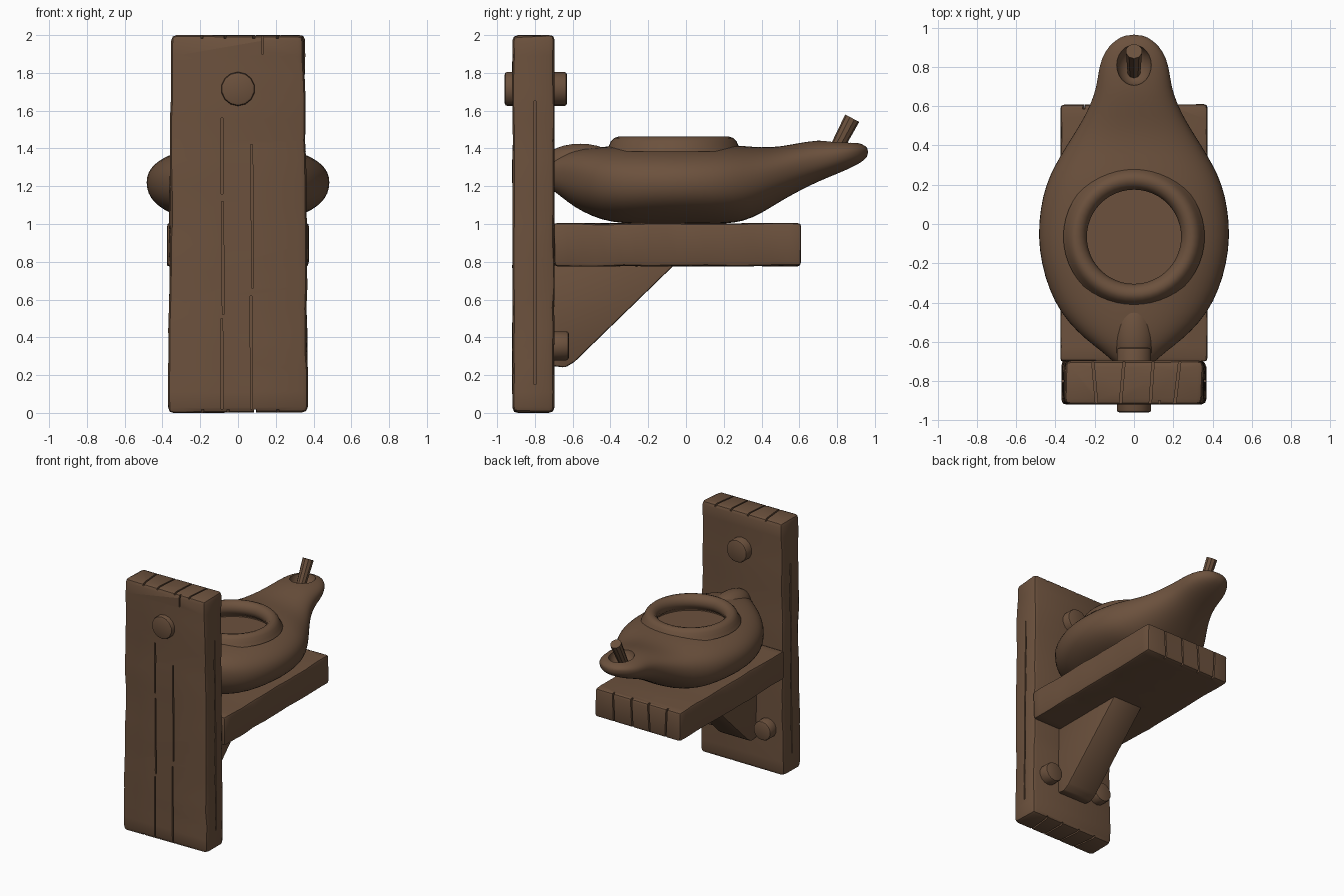
import bpy, bmesh, math, random
from mathutils import Vector, Matrix, noise

if "Cube" in bpy.data.objects:
    bpy.data.objects.remove(bpy.data.objects["Cube"])

random.seed(4)
brown = bpy.data.materials.new("brown")
brown.diffuse_color = (0.15, 0.083, 0.047, 1)
brown.use_nodes = True
brown.node_tree.nodes["Principled BSDF"].inputs["Base Color"].default_value = brown.diffuse_color


def finish(bm, name, angle=35):
    bmesh.ops.recalc_face_normals(bm, faces=bm.faces)
    me = bpy.data.meshes.new(name)
    bm.to_mesh(me)
    bm.free()
    ob = bpy.data.objects.new(name, me)
    bpy.context.collection.objects.link(ob)
    me.materials.append(brown)
    smooth(ob, angle)
    return ob


def select(ob):
    bpy.ops.object.select_all(action='DESELECT')
    ob.select_set(True)
    bpy.context.view_layer.objects.active = ob


def smooth(ob, angle=35):
    select(ob)
    bpy.ops.object.shade_smooth_by_angle(angle=math.radians(angle))


def cut(ob, cutter):
    m = ob.modifiers.new("cut", 'BOOLEAN')
    m.operation, m.object, m.solver = 'DIFFERENCE', cutter, 'EXACT'
    select(ob)
    bpy.ops.object.modifier_apply(modifier=m.name)
    bpy.data.objects.remove(cutter)


def slit(ob, centre, size, tilt=0.0, axis='Y'):
    # thin crack in the wood
    bm = bmesh.new()
    bmesh.ops.create_cube(bm, size=1, matrix=Matrix.Translation(centre)
                          @ Matrix.Rotation(tilt, 4, axis) @ Matrix.Diagonal((*size, 1)))
    cut(ob, finish(bm, "crack_cutter"))


def plank(name, lo, hi, axis, taper=0.0, bevel=0.03):
    # worn timber: bevelled box, sliced along its length, corners roughened
    lo, hi = Vector(lo), Vector(hi)
    bm = bmesh.new()
    bmesh.ops.create_cube(bm, size=1, matrix=Matrix.Translation((lo + hi) / 2)
                          @ Matrix.Diagonal((*(hi - lo), 1)))
    bmesh.ops.bevel(bm, geom=bm.edges[:], offset=bevel, segments=2, affect='EDGES', profile=0.5)
    n = 18
    for i in range(1, n):
        co = lo.lerp(hi, i / n)
        no = Vector((0, 0, 0))
        no[axis] = 1
        bmesh.ops.bisect_plane(bm, geom=bm.verts[:] + bm.edges[:] + bm.faces[:],
                               plane_co=co, plane_no=no)
    mid = (lo + hi) / 2
    for v in bm.verts:
        k = noise.noise_vector(v.co * 6) * 0.008
        t = (v.co[axis] - lo[axis]) / (hi[axis] - lo[axis])
        v.co.x *= 1 - taper * t
        v.co += k
        for a in range(3):
            v.co[a] = min(max(v.co[a], lo[a]), hi[a])
    return finish(bm, name)


# back board with cracks along the grain and split ends
board = plank("back_board", (-0.37, -0.92, 0), (0.37, -0.695, 2), 2, 0.05)
for x, z0, z1 in ((-0.085, 0.02, 0.5), (-0.08, 0.52, 1.12), (-0.085, 1.16, 1.56),
                  (0.07, 0.02, 0.62), (0.075, 0.66, 1.42), (0.13, 1.9, 2.1)):
    slit(board, (x, -0.92, (z0 + z1) / 2), (0.01, 0.04, z1 - z0), random.uniform(-0.008, 0.008))
for x in (-0.2, -0.06, 0.09, 0.22):
    for z in (0, 2):
        slit(board, (x, -0.81, z), (0.012, 0.3, 0.035), random.uniform(-0.15, 0.15), 'Z')
for s in (-1, 1):
    slit(board, (s * 0.365, -0.80, 0.9), (0.06, 0.01, 1.5), 0.0)
smooth(board)

# shelf with split front end
shelf = plank("shelf", (-0.375, -0.70, 0.775), (0.375, 0.61, 1.005), 1, 0.0, 0.02)
for x in (-0.25, -0.1, 0.05, 0.21):
    slit(shelf, (x, 0.61, 0.89), (0.012, 0.05, 0.3), random.uniform(-0.08, 0.08))
smooth(shelf)

# triangular brace under the shelf
bm = bmesh.new()
prof = [(-0.72, 0.25), (-0.64, 0.24), (-0.59, 0.27), (-0.06, 0.785), (-0.72, 0.785)]
f = bm.faces.new([bm.verts.new((-0.13, y, z)) for y, z in prof])
ext = bmesh.ops.extrude_face_region(bm, geom=[f])["geom"]
bmesh.ops.translate(bm, verts=[g for g in ext if isinstance(g, bmesh.types.BMVert)], vec=(0.26, 0, 0))
bmesh.ops.bevel(bm, geom=bm.edges[:], offset=0.012, segments=2, affect='EDGES', profile=0.5)
finish(bm, "brace")


def peg(name, x, z, y0, y1, r):
    bm = bmesh.new()
    bmesh.ops.create_cone(bm, cap_ends=True, segments=14, radius1=r, radius2=r, depth=y1 - y0,
                          matrix=Matrix.Translation((x, (y0 + y1) / 2, z)) @ Matrix.Rotation(math.pi / 2, 4, 'X'))
    rims = [e for e in bm.edges if abs(e.verts[0].co.y - e.verts[1].co.y) < 1e-4]
    bmesh.ops.bevel(bm, geom=rims, offset=0.014, segments=2, affect='EDGES', profile=0.5)
    finish(bm, name, 40)


# wooden pegs
peg("top_peg", 0, 1.715, -0.96, -0.63, 0.09)
for side, s in (("left", -1), ("right", 1)):
    peg(side + "_lower_peg", s * 0.23, 0.355, -0.75, -0.62, 0.077)

# lamp body: lens-shaped sections along y (y, half width, bottom, top)
stations = [(-0.74, .07, 1.20, 1.33), (-0.68, .125, 1.16, 1.36), (-0.62, .205, 1.11, 1.385),
            (-0.55, .29, 1.065, 1.40), (-0.45, .378, 1.02, 1.41), (-0.33, .437, 1.0, 1.415),
            (-0.20, .475, 1.0, 1.42), (-0.06, .492, 1.0, 1.42), (0.08, .48, 1.0, 1.42),
            (0.20, .452, 1.0, 1.42), (0.30, .405, 1.01, 1.415), (0.40, .345, 1.055, 1.405),
            (0.50, .28, 1.12, 1.41), (0.60, .225, 1.175, 1.43), (0.70, .19, 1.225, 1.445),
            (0.80, .18, 1.265, 1.442), (0.88, .15, 1.30, 1.436), (0.935, .10, 1.33, 1.425),
            (0.965, .04, 1.36, 1.40)]
N = 28
bm = bmesh.new()
rings = []
for y, w, zb, zt in stations:
    zc, ring = (zb + zt) / 2 + 0.01, []
    for i in range(N):
        c, s = math.cos(2 * math.pi * i / N), math.sin(2 * math.pi * i / N)
        h = (zt - zc) if s > 0 else (zc - zb)
        ring.append(bm.verts.new((w * math.copysign(abs(c) ** 0.88, c), y,
                                  zc + h * math.copysign(abs(s) ** 0.88, s))))
    rings.append(ring)
for a, b in zip(rings, rings[1:]):
    for i in range(N):
        bm.faces.new((a[i], a[(i + 1) % N], b[(i + 1) % N], b[i]))
bm.faces.new(rings[0])
bm.faces.new(rings[-1])
lamp = finish(bm, "lamp_body", 60)
lamp.modifiers.new("sub", 'SUBSURF').levels = 1
select(lamp)
bpy.ops.object.modifier_apply(modifier="sub")

# filling hole and wick hole
bm = bmesh.new()
bmesh.ops.create_cone(bm, cap_ends=True, segments=48, radius1=0.29, radius2=0.29, depth=0.3,
                      matrix=Matrix.Translation((0, -0.065, 1.48)))
cut(lamp, finish(bm, "filling_cutter"))
bm = bmesh.new()
bmesh.ops.create_uvsphere(bm, u_segments=24, v_segments=14, radius=1,
                          matrix=Matrix.Translation((0, 0.81, 1.45)) @ Matrix.Diagonal((0.09, 0.105, 0.1, 1)))
cut(lamp, finish(bm, "wick_cutter"))
smooth(lamp, 50)

# rim and inner bowl, turned around the filling hole
bm = bmesh.new()
prof = [(0.36, 1.385), (0.345, 1.41), (0.333, 1.437), (0.315, 1.455), (0.295, 1.462), (0.27, 1.455),
        (0.25, 1.435), (0.24, 1.405), (0.25, 1.37), (0.32, 1.31), (0.35, 1.23), (0.31, 1.14),
        (0.2, 1.08), (0.1, 1.06), (0, 1.055)]
vs = [bm.verts.new((r, -0.065, z)) for r, z in prof]
es = [bm.edges.new(p) for p in zip(vs, vs[1:])]
for v in vs:
    v.co.y = 0
bmesh.ops.spin(bm, geom=vs + es, cent=(0, 0, 0), axis=(0, 0, 1), angle=2 * math.pi, steps=48)
bmesh.ops.remove_doubles(bm, verts=bm.verts, dist=1e-4)
bmesh.ops.translate(bm, verts=bm.verts, vec=(0, -0.065, 0))
rim = finish(bm, "lamp_rim", 60)
if rim.data.polygons and sum(p.normal.z for p in rim.data.polygons) < 0:
    rim.data.flip_normals()

# handle stub at the rear
bm = bmesh.new()
bmesh.ops.create_uvsphere(bm, u_segments=24, v_segments=14, radius=1,
                          matrix=Matrix.Translation((0, -0.56, 1.32)) @ Matrix.Diagonal((0.11, 0.2, 0.105, 1)))
finish(bm, "handle_stub", 60)

# wick
bm = bmesh.new()
a, b = Vector((0, 0.765, 1.34)), Vector((0, 0.88, 1.56))
rot = (b - a).to_track_quat('Z', 'Y').to_matrix().to_4x4()
bmesh.ops.create_cone(bm, cap_ends=True, segments=10, radius1=0.034, radius2=0.042, depth=(b - a).length,
                      matrix=Matrix.Translation((a + b) / 2) @ rot)
finish(bm, "wick")
